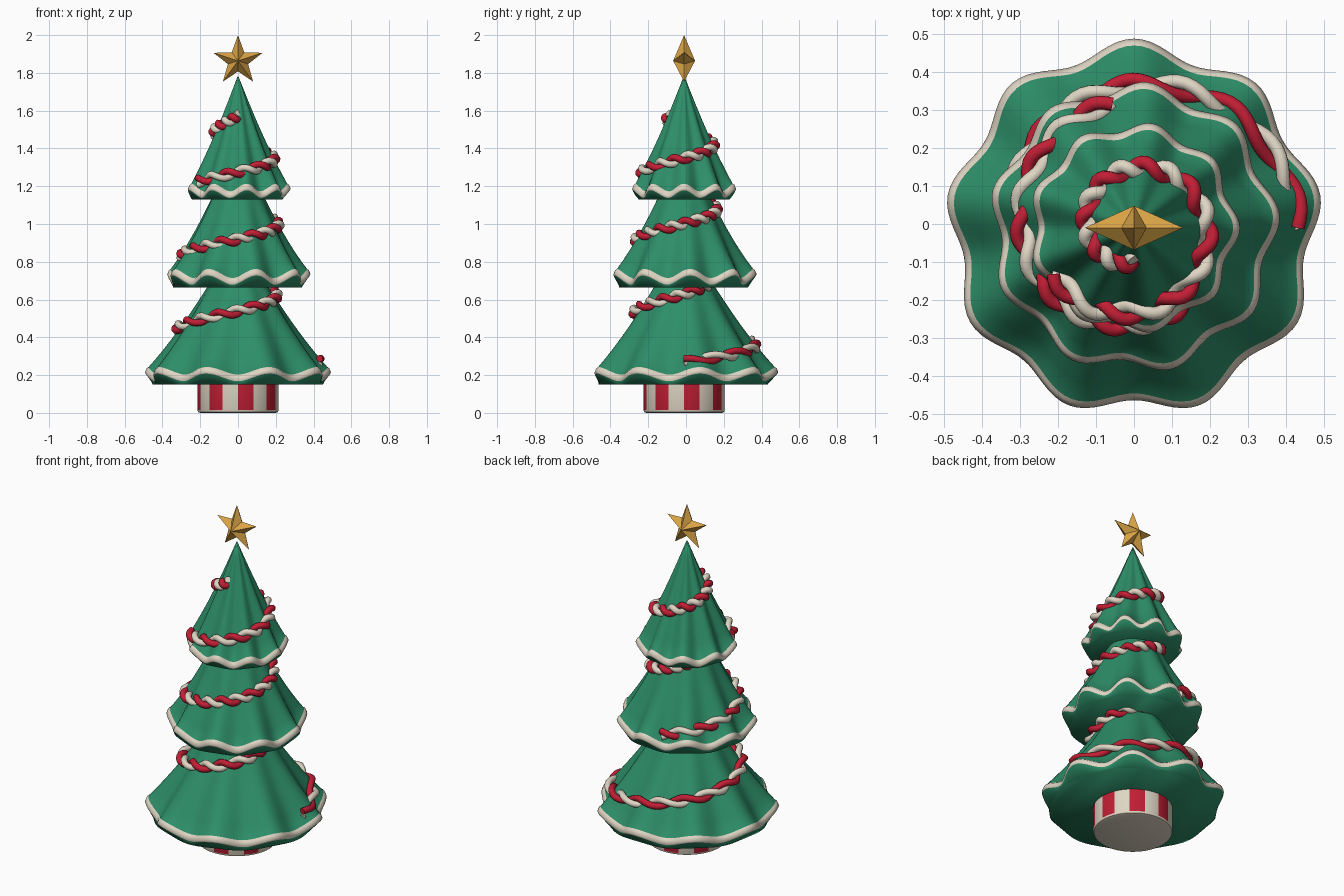
import bpy, bmesh
from math import sin, cos, pi, radians

cube = bpy.data.objects.get("Cube")
if cube:
    bpy.data.objects.remove(cube, do_unlink=True)

CY = -0.01      # trunk axis offset in y
LOBES = 9


def material(name, rgb):
    m = bpy.data.materials.new(name)
    m.use_nodes = True
    m.diffuse_color = (*rgb, 1)
    bsdf = next(n for n in m.node_tree.nodes if n.type == 'BSDF_PRINCIPLED')
    bsdf.inputs["Base Color"].default_value = (*rgb, 1)
    bsdf.inputs["Roughness"].default_value = 0.6
    return m


GREEN = material("pine_green", (0.026, 0.27, 0.14))
CREAM = material("cream", (0.74, 0.67, 0.55))
RED = material("red", (0.54, 0.013, 0.035))
GOLD = material("gold", (0.70, 0.37, 0.06))


def finish(name, bm, mats, smooth=None):
    bmesh.ops.recalc_face_normals(bm, faces=bm.faces)
    me = bpy.data.meshes.new(name)
    bm.to_mesh(me)
    bm.free()
    for m in mats:
        me.materials.append(m)
    ob = bpy.data.objects.new(name, me)
    bpy.context.collection.objects.link(ob)
    if smooth:
        bpy.ops.object.select_all(action='DESELECT')
        ob.select_set(True)
        bpy.context.view_layer.objects.active = ob
        bpy.ops.object.shade_smooth_by_angle(angle=radians(smooth))


def loft(name, rings, segs, mats, rule, smooth):
    """Skin rings given as functions angle -> (radius, z); rule(band, segment) picks the colour."""
    bm = bmesh.new()
    loops = []
    for ring in rings:
        loop = []
        for i in range(segs):
            a = 2 * pi * i / segs
            r, z = ring(a)
            loop.append(bm.verts.new((r * cos(a), CY + r * sin(a), z)))
        loops.append(loop)
    for b, (lo, hi) in enumerate(zip(loops, loops[1:])):
        for i in range(segs):
            j = (i + 1) % segs
            f = bm.faces.new((lo[i], lo[j], hi[j], hi[i]))
            f.material_index = rule(b, i)
    bm.faces.new(loops[0])
    bm.faces.new(loops[-1])
    finish(name, bm, mats, smooth)


def tier(name, top, rim, amp, rise, phase, bottom):
    """Fluted cone with a wavy trimmed hem, closed flat underneath."""
    (r0, z0), (r1, z1) = top, rim
    wave = lambda a: cos(LOBES * (a - radians(phase)))

    def skirt(t):
        sag = 0.03 * (r1 - r0) * sin(pi * t)
        return lambda a: (r0 + (r1 - 0.018 - r0) * t - sag + amp * t * wave(a),
                          z0 + (z1 + 0.018 - z0) * t + rise * t ** 4 * wave(a))

    def hem(dr, dz):
        return lambda a: (r1 + dr + amp * wave(a), z1 + dz + rise * wave(a))

    steps = 8
    rings = [skirt(k / steps) for k in range(steps + 1)]
    rings += [hem(-0.009, 0.013), hem(0, -0.008), hem(-0.004, -0.017)]
    rings.append(lambda a: (r1 - 0.028 - 0.3 * amp * wave(a), bottom))
    trim = range(steps, steps + 3)
    loft(name, rings, LOBES * 16, [GREEN, CREAM],
         lambda b, i: int(b in trim), 180)


# Three skirts of the tree
tier("bottom_tier", (0.13, 0.72), (0.476, 0.205), 0.022, 0.020, 90, 0.15)
tier("middle_tier", (0.12, 1.18), (0.367, 0.720), 0.018, 0.024, 5, 0.665)
tier("top_tier", (0.003, 1.78), (0.266, 1.175), 0.013, 0.020, 0, 1.13)

# Striped pot
STRIPES, PER = 16, 4
pot_rings = [(0.200, 0), (0.211, 0.004), (0.215, 0.014), (0.215, 0.17)]
loft("striped_pot", [lambda a, p=p: p for p in pot_rings], STRIPES * PER,
     [CREAM, RED], lambda b, i: int(b == 2 and i // PER % 2 == 0), 40)


# Twisted two-strand garlands winding down each tier
def strand(name, mat, start, end, z_start, z_end, radius_at, twists, shift):
    cu = bpy.data.curves.new(name, 'CURVE')
    cu.dimensions = '3D'
    cu.bevel_depth = 0.018
    cu.bevel_resolution = 3
    cu.use_fill_caps = True
    count = int(twists * 14)
    sp = cu.splines.new('POLY')
    sp.points.add(count)
    for k, p in enumerate(sp.points):
        t = k / count
        a = radians(start + (end - start) * t)
        z = z_start + (z_end - z_start) * t
        turn = 2 * pi * twists * t + shift
        r = radius_at(z) + 0.018 * cos(turn)
        p.co = (r * cos(a), CY + r * sin(a), z + 0.018 * sin(turn), 1)
    sp.use_smooth = True
    cu.materials.append(mat)
    ob = bpy.data.objects.new(name, cu)
    bpy.context.collection.objects.link(ob)


def line(ra, za, rb, zb):
    return lambda z: ra + (rb - ra) * (z - za) / (zb - za)


garlands = [
    ("top", -90, -510, 1.57, 1.225, line(0.085, 1.57, 0.245, 1.225), 9.5),
    ("middle", 130, -260, 1.12, 0.765, line(0.15, 1.12, 0.33, 0.765), 10.5),
    ("bottom", 70, -360, 0.70, 0.27, line(0.155, 0.70, 0.432, 0.27), 10.5),
]
for part, *spec in garlands:
    strand(part + "_garland_red", RED, *spec, -pi / 2)
    strand(part + "_garland_cream", CREAM, *spec, pi / 2)

# Faceted five-pointed star
bm = bmesh.new()
star_z, outer, inner, depth = 1.864, 0.136, 0.056, 0.058
ring = []
for k in range(10):
    a = pi / 2 + k * pi / 5
    r = inner if k % 2 else outer
    ring.append(bm.verts.new((r * cos(a), CY, star_z + r * sin(a))))
for side in (-1, 1):
    hub = bm.verts.new((0, CY + side * depth, star_z))
    for k in range(10):
        bm.faces.new((ring[k], ring[(k + 1) % 10], hub))
finish("star", bm, [GOLD])
